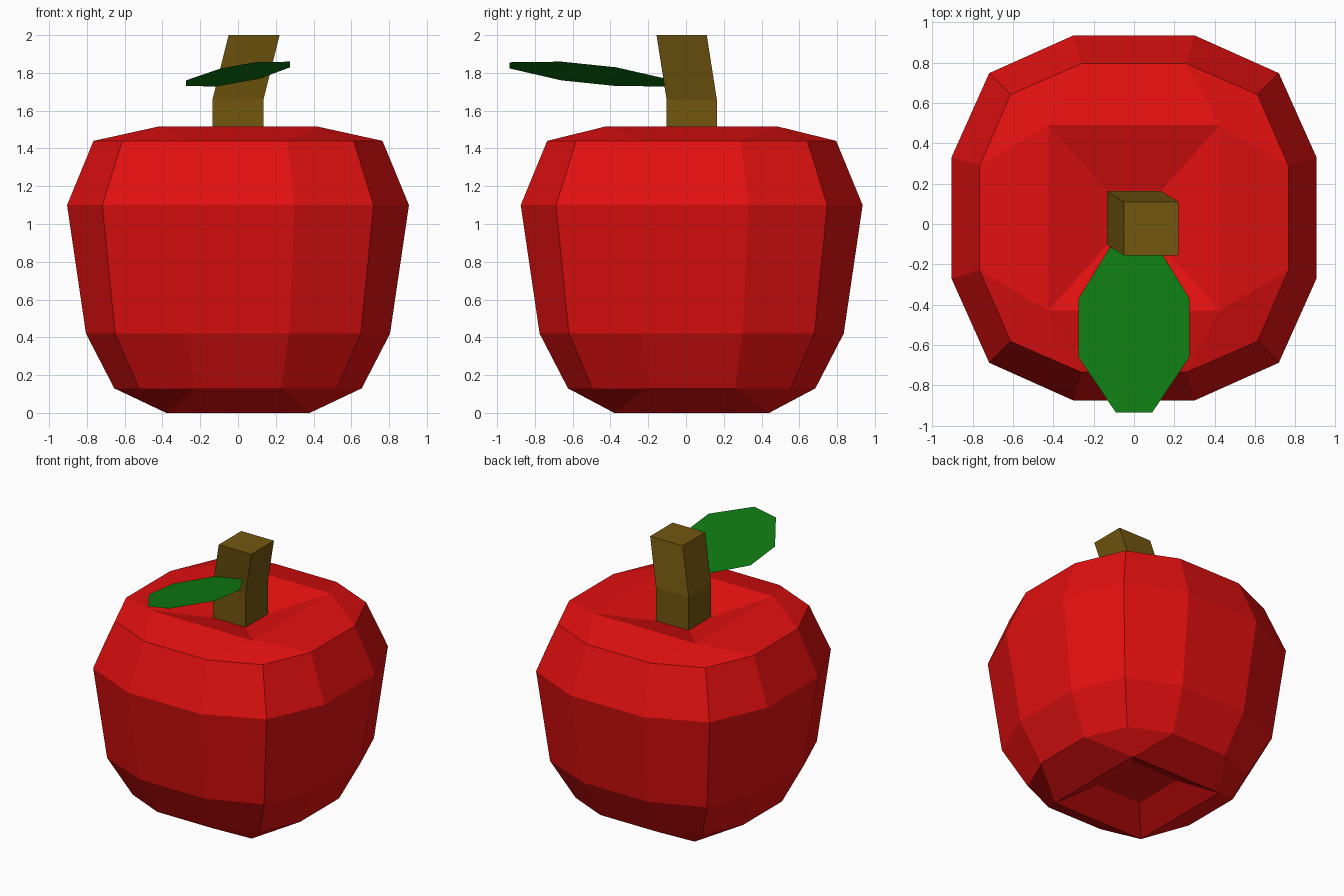
import bpy
import bmesh

cube = bpy.data.objects.get("Cube")
if cube:
    bpy.data.objects.remove(cube, do_unlink=True)

CENTRE_Y = 0.03


def material(name, rgb):
    mat = bpy.data.materials.new(name)
    mat.use_nodes = True
    colour = (*rgb, 1)
    mat.diffuse_color = colour
    bsdf = next(n for n in mat.node_tree.nodes if n.type == "BSDF_PRINCIPLED")
    bsdf.inputs["Base Color"].default_value = colour
    bsdf.inputs["Roughness"].default_value = 0.7
    return mat


def finish(bm, name, mat, closed=True):
    if closed:
        bmesh.ops.recalc_face_normals(bm, faces=bm.faces)
    mesh = bpy.data.meshes.new(name)
    bm.to_mesh(mesh)
    bm.free()
    mesh.materials.append(mat)
    obj = bpy.data.objects.new(name, mesh)
    bpy.context.collection.objects.link(obj)
    return obj


def square(bm, hx, hy, z, cx=0, cy=CENTRE_Y):
    corners = ((1, 1), (-1, 1), (-1, -1), (1, -1))
    return [bm.verts.new((cx + sx * hx, cy + sy * hy, z)) for sx, sy in corners]


def rounded_ring(bm, z, reach, corner, mid):
    """Twelve points: one quarter turned four times."""
    ring = []
    quarter = [(reach, -mid), (reach, mid), (corner, corner)]
    for _ in range(4):
        ring += [bm.verts.new((x, y + CENTRE_Y, z)) for x, y in quarter]
        quarter = [(-y, x) for x, y in quarter]
    return ring


def bridge(bm, a, b):
    n = len(a)
    for i in range(n):
        j = (i + 1) % n
        bm.faces.new((a[i], a[j], b[j], b[i]))


def dented_cap(bm, ring, rim, pit):
    """Close a ring with a three by three grid whose middle is sunk."""
    for k in range(4):
        p = [ring[(3 * k + i) % 12] for i in range(1, 5)]
        bm.faces.new((rim[k], p[0], p[1], p[2]))
        bm.faces.new((rim[k], p[2], p[3], rim[(k + 1) % 4]))
    bridge(bm, rim, pit)
    bm.faces.new(pit)


red = material("apple red", (0.76, 0.005, 0.005))
brown = material("stem brown", (0.17, 0.095, 0.005))
green = material("leaf green", (0.005, 0.2, 0.006))

# Fruit body: height, side reach, corner, half width of the flat
bm = bmesh.new()
levels = [(0.13, 0.655, 0.525, 0.23), (0.42, 0.805, 0.65, 0.27),
          (1.10, 0.905, 0.718, 0.30), (1.44, 0.765, 0.612, 0.26)]
rings = [rounded_ring(bm, *level) for level in levels]
for low, high in zip(rings, rings[1:]):
    bridge(bm, low, high)
dented_cap(bm, rings[0], square(bm, 0.38, 0.41, 0), square(bm, 0.19, 0.2, 0.12))
dented_cap(bm, rings[-1], square(bm, 0.425, 0.46, 1.515), square(bm, 0.135, 0.135, 1.41))
finish(bm, "fruit_body", red)

# Stem: upright block with a leaning upper half
bm = bmesh.new()
loops = [square(bm, 0.135, 0.133, 1.39), square(bm, 0.135, 0.133, 1.66),
         square(bm, 0.135, 0.133, 2.0, 0.085, -0.023)]
for low, high in zip(loops, loops[1:]):
    bridge(bm, low, high)
bm.faces.new(loops[0])
bm.faces.new(loops[-1])
finish(bm, "stem", brown)

# Leaf: thin strip of three panels, tilted sideways
bm = bmesh.new()
sections = [(-0.10, 0.11, 1.748), (-0.37, 0.275, 1.78),
            (-0.66, 0.275, 1.81), (-0.935, 0.09, 1.84)]
rows = []
for y, half, z in sections:
    tilt = half * 0.18
    rows.append((bm.verts.new((-half, y, z - tilt)), bm.verts.new((half, y, z + tilt))))
for a, b in zip(rows, rows[1:]):
    bm.faces.new((a[0], b[0], b[1], a[1]))
finish(bm, "leaf", green, closed=False)
